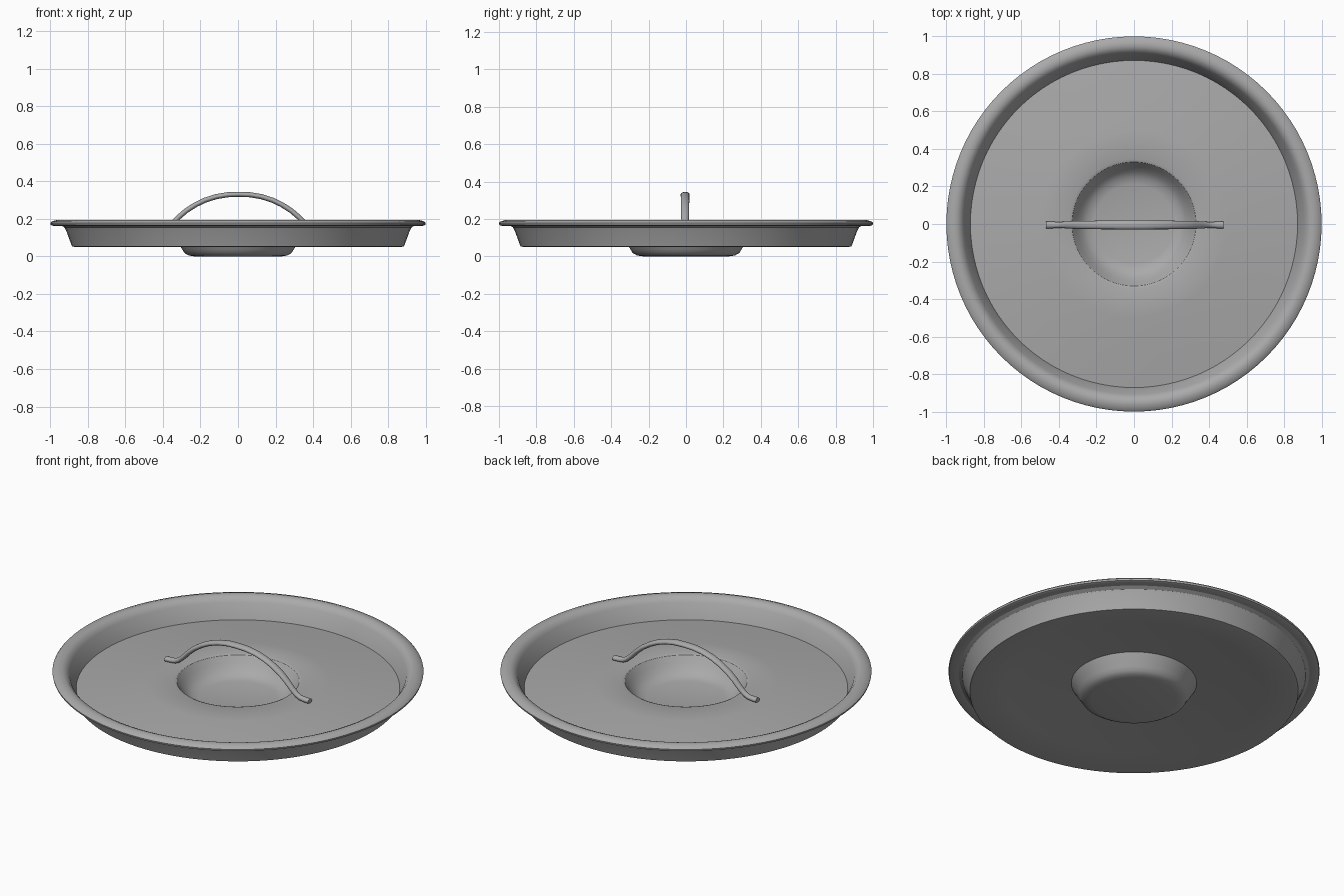
import bpy, bmesh, math
from mathutils import Vector

if "Cube" in bpy.data.objects:
    bpy.data.objects.remove(bpy.data.objects["Cube"])

steel = bpy.data.materials.new("brushed grey metal")
steel.diffuse_color = (0.4, 0.4, 0.4, 1)
steel.use_nodes = True
steel.node_tree.nodes["Principled BSDF"].inputs["Base Color"].default_value = steel.diffuse_color


def finish(name, bm, angle):
    bmesh.ops.recalc_face_normals(bm, faces=bm.faces)
    mesh = bpy.data.meshes.new(name)
    bm.to_mesh(mesh)
    bm.free()
    mesh.materials.append(steel)
    obj = bpy.data.objects.new(name, mesh)
    bpy.context.collection.objects.link(obj)
    bpy.ops.object.select_all(action='DESELECT')
    obj.select_set(True)
    bpy.context.view_layer.objects.active = obj
    bpy.ops.object.shade_smooth_by_angle(angle=math.radians(angle))
    return obj


def lathe(name, profile, steps, angle):
    bm = bmesh.new()
    verts = [bm.verts.new((r, 0, z)) for r, z in profile]
    edges = [bm.edges.new(pair) for pair in zip(verts, verts[1:])]
    bmesh.ops.spin(bm, geom=verts + edges, axis=(0, 0, 1), cent=(0, 0, 0),
                   angle=2 * math.pi, steps=steps)
    bmesh.ops.remove_doubles(bm, verts=bm.verts, dist=1e-4)
    return finish(name, bm, angle)


# Pan-shaped lid: underside from the centre outwards, then the top side back in
underside = [(0, 0), (0.23, 0), (0.262, 0.005), (0.285, 0.018), (0.297, 0.038),
             (0.312, 0.06), (0.338, 0.103), (0.50, 0.092), (0.70, 0.073),
             (0.872, 0.051), (0.885, 0.054), (0.915, 0.135), (0.925, 0.155),
             (0.945, 0.166)]
rim = [(0.985, 0.163), (0.998, 0.168), (1.0, 0.178), (0.993, 0.186),
       (0.965, 0.195), (0.945, 0.195), (0.925, 0.186), (0.908, 0.165)]
topside = [(0.872, 0.077), (0.70, 0.096), (0.50, 0.115), (0.345, 0.126),
           (0.330, 0.120), (0.305, 0.083), (0.28, 0.052), (0.25, 0.03),
           (0.21, 0.02), (0.0, 0.018)]
lathe("lid", underside + rim + topside, 96, 32)


# Arched handle: elliptical section lofted along a mirrored path with flat feet
# each entry: x, z, half thickness, half width
half = [(0, 0.331, 0.014, 0.024), (0.06, 0.329, 0.014, 0.024),
        (0.12, 0.319, 0.014, 0.023), (0.18, 0.300, 0.014, 0.023),
        (0.23, 0.276, 0.014, 0.022), (0.28, 0.244, 0.014, 0.022),
        (0.32, 0.210, 0.014, 0.021), (0.355, 0.173, 0.014, 0.019),
        (0.385, 0.146, 0.014, 0.017), (0.41, 0.133, 0.014, 0.016),
        (0.44, 0.130, 0.014, 0.018), (0.472, 0.129, 0.014, 0.019)]
path = [(-x, z, t, w) for x, z, t, w in reversed(half[1:])] + half
SIDES = 14
bm = bmesh.new()
rings = []
for i, (x, z, t, w) in enumerate(path):
    a, b = path[max(i - 1, 0)], path[min(i + 1, len(path) - 1)]
    along = Vector((b[0] - a[0], 0, b[1] - a[1])).normalized()
    normal = Vector((-along.z, 0, along.x))
    ring = []
    for k in range(SIDES):
        q = 2 * math.pi * k / SIDES
        p = Vector((x + 0.004, -0.005, z)) + normal * t * math.sin(q)
        p.y += w * math.cos(q)
        ring.append(bm.verts.new(p))
    rings.append(ring)
for r0, r1 in zip(rings, rings[1:]):
    for k in range(SIDES):
        n = (k + 1) % SIDES
        bm.faces.new((r0[k], r0[n], r1[n], r1[k]))
bm.faces.new(rings[0])
bm.faces.new(rings[-1])
finish("handle", bm, 50)
